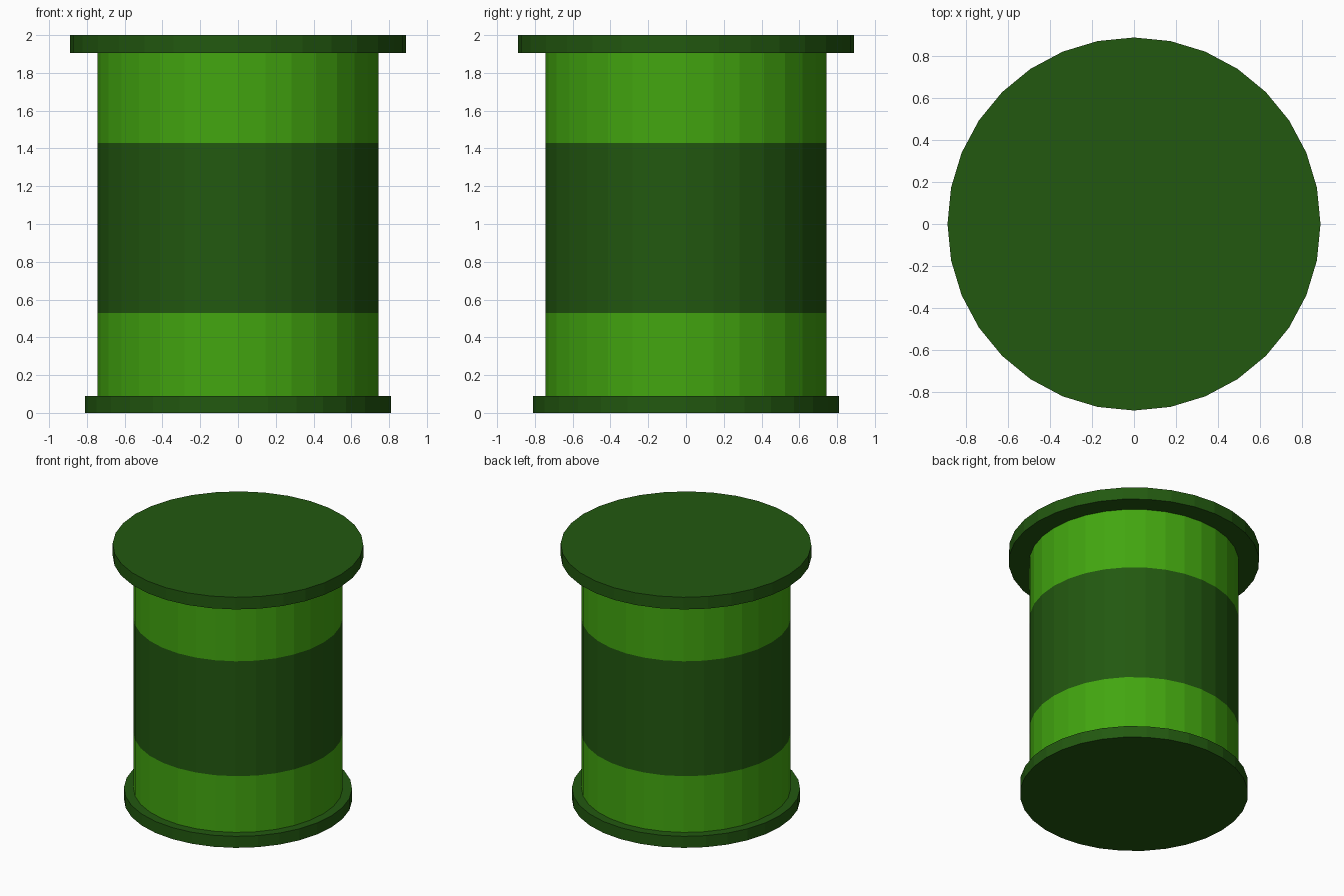
import bpy
import bmesh
from math import cos, sin, tau

if "Cube" in bpy.data.objects:
    bpy.data.objects.remove(bpy.data.objects["Cube"])

SIDES = 32


def material(name, color):
    mat = bpy.data.materials.new(name)
    mat.diffuse_color = (*color, 1.0)
    mat.use_nodes = True
    mat.node_tree.nodes["Principled BSDF"].inputs["Base Color"].default_value = mat.diffuse_color
    return mat


light = material("light_green", (0.055, 0.38, 0.005))
dark = material("dark_green", (0.016, 0.098, 0.005))


def drum(name, radius, heights, mats, band_mats, capped):
    """Stack rings at the given heights, one material index per band."""
    bm = bmesh.new()
    rings = [[bm.verts.new((radius * cos(tau * i / SIDES),
                            radius * sin(tau * i / SIDES), z))
              for i in range(SIDES)] for z in heights]
    for lower, upper, index in zip(rings, rings[1:], band_mats):
        for i in range(SIDES):
            j = (i + 1) % SIDES
            face = bm.faces.new((lower[i], lower[j], upper[j], upper[i]))
            face.material_index = index
    if capped:
        bm.faces.new(rings[0][::-1])
        bm.faces.new(rings[-1])
    mesh = bpy.data.meshes.new(name)
    bm.to_mesh(mesh)
    bm.free()
    for mat in mats:
        mesh.materials.append(mat)
    obj = bpy.data.objects.new(name, mesh)
    bpy.context.collection.objects.link(obj)
    return obj


# Bottom rim, banded body (ends hidden by the rims), wider lid
drum("bottom_rim", 0.81, (0.0, 0.09), [dark], (0,), True)
drum("body", 0.743, (0.09, 0.53, 1.43, 1.905), [light, dark], (0, 1, 0), False)
drum("lid", 0.89, (1.905, 2.0), [dark], (0,), True)
